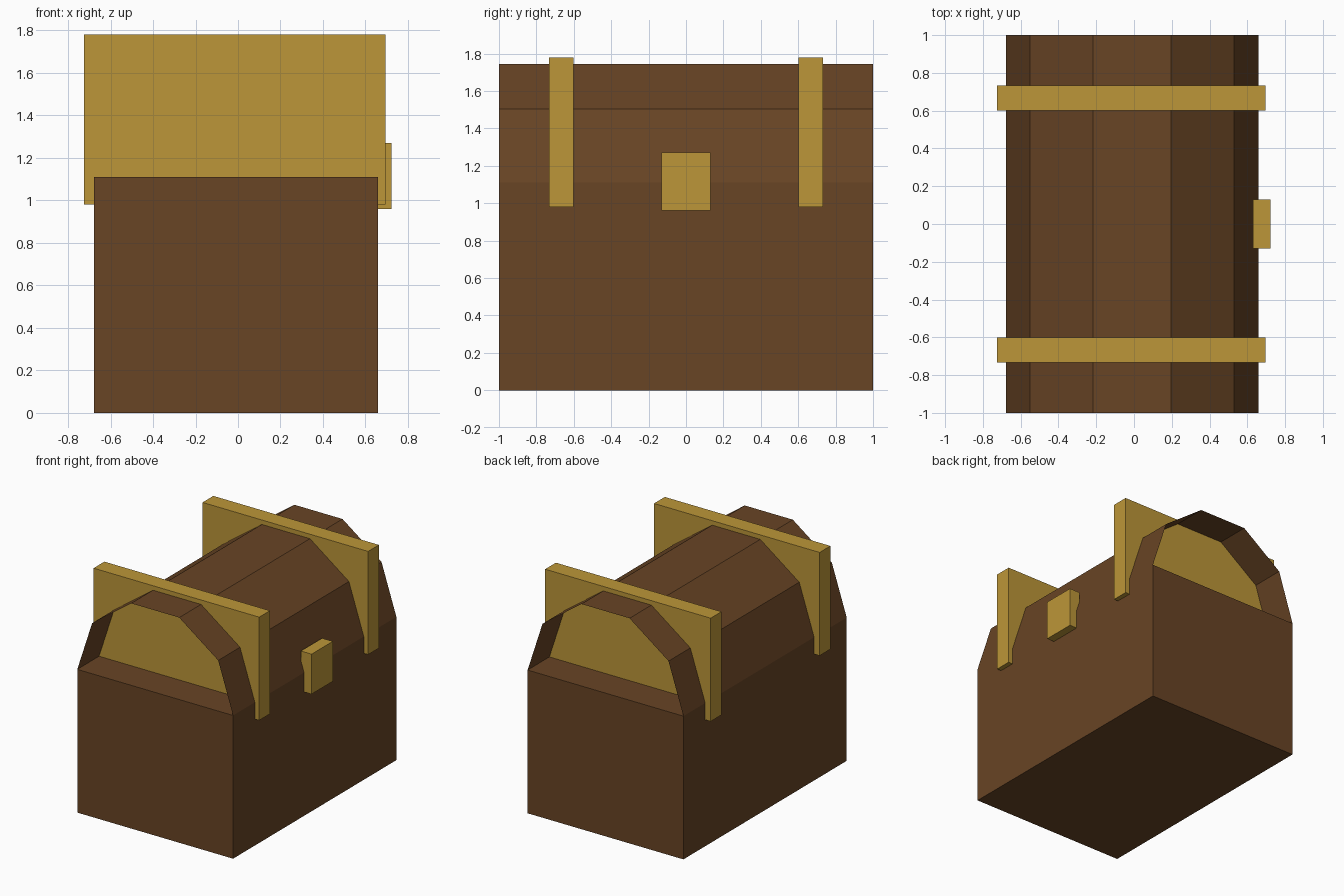
import bpy
import bmesh
from math import cos, sin, pi

cube = bpy.data.objects.get("Cube")
if cube:
    bpy.data.objects.remove(cube, do_unlink=True)


def make_material(name, color):
    mat = bpy.data.materials.new(name)
    mat.use_nodes = True
    mat.diffuse_color = color
    mat.node_tree.nodes["Principled BSDF"].inputs["Base Color"].default_value = color
    return mat


wood = make_material("brown wood", (0.138, 0.058, 0.018, 1))
gold = make_material("gold metal", (0.503, 0.305, 0.040, 1))


def add_object(name, bm, mat):
    mesh = bpy.data.meshes.new(name)
    bm.to_mesh(mesh)
    bm.free()
    mesh.materials.append(mat)
    obj = bpy.data.objects.new(name, mesh)
    bpy.context.collection.objects.link(obj)
    return obj


def add_box(name, low, high, mat):
    bm = bmesh.new()
    bmesh.ops.create_cube(bm, size=1)
    for v in bm.verts:
        v.co = [(a + b) / 2 + c * (b - a) for a, b, c in zip(low, high, v.co)]
    return add_object(name, bm, mat)


# Closed wooden body
CENTRE_X, RADIUS, BODY_TOP = -0.01, 0.668, 1.11
add_box("chest_body", (CENTRE_X - RADIUS, -1, 0),
        (CENTRE_X + RADIUS, 1, BODY_TOP), wood)

# Arched lid: five flat boards, open at both ends
bm = bmesh.new()
SIDES = 5
arch = [(CENTRE_X + RADIUS * cos(pi * i / SIDES),
         BODY_TOP + RADIUS * sin(pi * i / SIDES)) for i in range(SIDES + 1)]
front = [bm.verts.new((x, -1, z)) for x, z in arch]
back = [bm.verts.new((x, 1, z)) for x, z in arch]
for i in range(SIDES):
    bm.faces.new((front[i], back[i], back[i + 1], front[i + 1]))
bm.normal_update()
for f in bm.faces:
    if f.normal.z < 0:
        f.normal_flip()
add_object("arched_lid", bm, wood)

# Gold plates crossing the lid
for name, y in (("front_band", -0.667), ("back_band", 0.667)):
    add_box(name, (-0.725, y - 0.066, 0.98), (0.695, y + 0.066, 1.78), gold)

# Latch on the left side
add_box("latch", (0.63, -0.13, 0.96), (0.722, 0.13, 1.27), gold)
